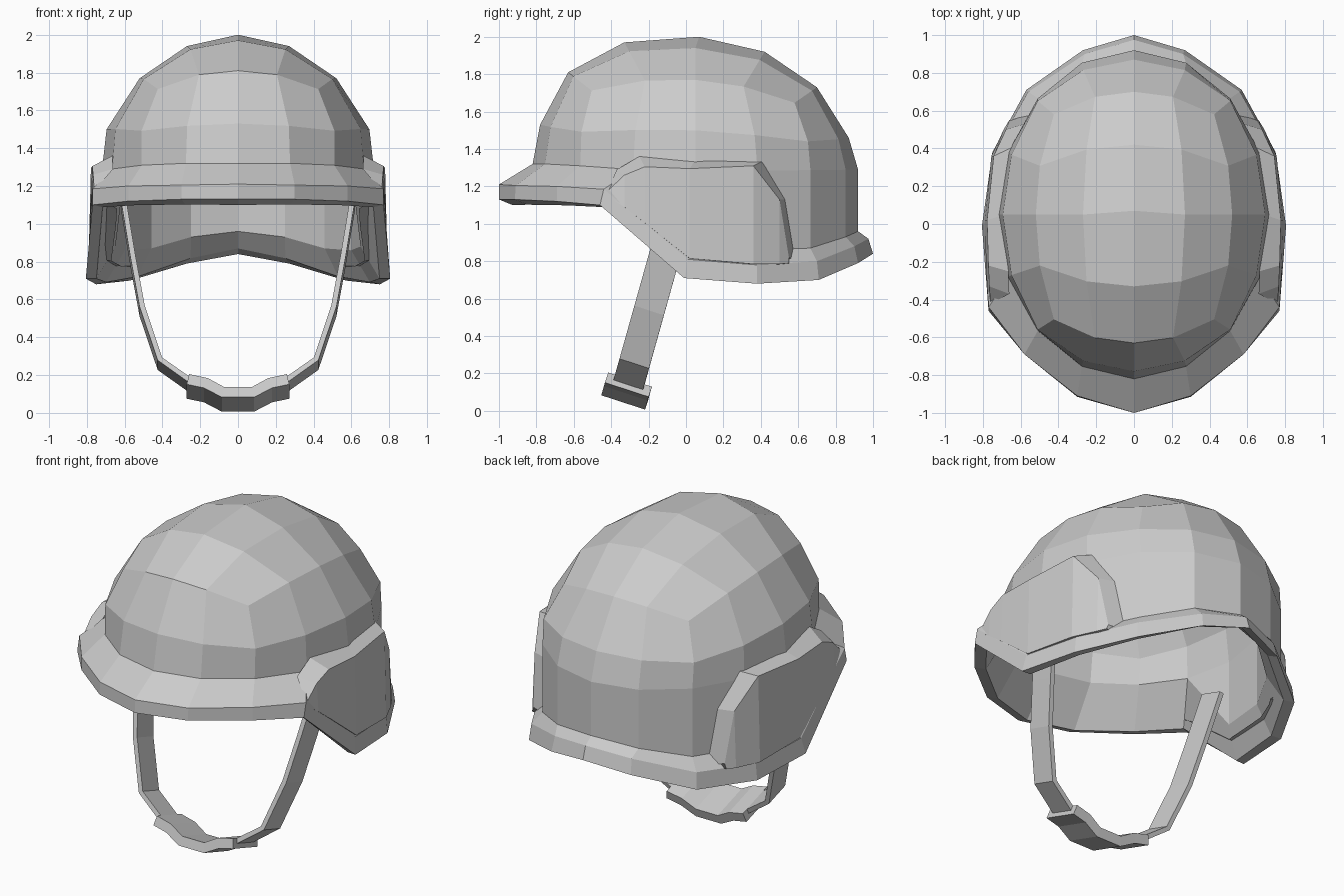
import bpy, bmesh
from math import sin, cos, pi
from mathutils import Vector

if "Cube" in bpy.data.objects:
    bpy.data.objects.remove(bpy.data.objects["Cube"])

Y0 = 0.05  # dome centre in y


def finish(name, bm, mirror=False):
    bmesh.ops.remove_doubles(bm, verts=bm.verts, dist=0.0005)
    bmesh.ops.recalc_face_normals(bm, faces=bm.faces)
    me = bpy.data.meshes.new(name)
    bm.to_mesh(me)
    bm.free()
    ob = bpy.data.objects.new(name, me)
    bpy.context.collection.objects.link(ob)
    if mirror:
        ob.modifiers.new("mirror", 'MIRROR').use_clip = False
    return ob


def half(table, i):
    """Row of a front-to-back table for column i of 16 (left/right symmetric)."""
    return table[min(i, 16 - i)]


def side(i):
    return 1 if i <= 8 else -1


# --- Helmet shell -----------------------------------------------------------
# rings: y front, y back, half width, z front, z side, z back, step/corner bulge, z drops
RINGS = [
    (-.33, .42, .27, 1.97, 1.94, 1.92, 1.0, 1.316, 0, .045),
    (-.63, .70, .52, 1.81, 1.77, 1.73, 1.038, 1.154, .02, .09),
    (-.78, .87, .695, 1.53, 1.50, 1.46, 1.01, 1.038, .01, .03),
    (-.82, .92, .72, 1.32, 1.28, 1.29, 1.0, 1.0, 0, 0),
]
SKIRT_Z = [1.32, 1.32, 1.31, 1.29, .88, .86, .87, .93, .96]
RIM_TOP = [(0, -1, 1.21), (.3, -.91, 1.205), (.58, -.69, 1.20), (.77, -.44, 1.185),
           (.79, .01, .81), (.74, .38, .78), (.56, .70, .80), (.26, .90, .88), (0, .975, .92)]
RIM_LOW = [(0, -1, 1.13), (.3, -.915, 1.13), (.58, -.69, 1.12), (.77, -.46, 1.10),
           (.805, -.01, .71), (.75, .38, .68), (.57, .71, .70), (.27, .92, .79), (0, 1, .84)]


def ring_point(ring, i):
    yf, yb, hw, zf, zs, zb, b1, b2, d1, d2 = ring
    a = i * pi / 8
    kind = [0, 1, 2, 1][i % 4]
    r, drop = (1, b1, b2)[kind], (0, d1, d2)[kind]
    ux, uy = sin(a) * r, -cos(a) * r
    y = Y0 + uy * ((yb - Y0) if uy > 0 else (Y0 - yf))
    t = min(abs(uy), 1)
    return Vector((ux * hw, y, zs + ((zb if uy > 0 else zf) - zs) * t - drop))


def dome(bm, sxy=1.0, sz=1.0):
    """Quad-sphere dome plus skirt; returns the bottom loop of vertices."""
    def add(p):
        return bm.verts.new((p[0] * sxy, Y0 + (p[1] - Y0) * sxy,
                             p[2] if p[2] < 1.33 else 1.33 + (p[2] - 1.33) * sz))
    top = add((0, .07, 2.0))
    r1 = [add(ring_point(RINGS[0], i)) for i in range(0, 16, 2)]
    r2, r3 = ([add(ring_point(r, i)) for i in range(16)] for r in RINGS[1:3])
    r4, r5 = [], []
    for i in range(16):
        p = ring_point(RINGS[3], i)
        z = half(SKIRT_Z, i)
        if min(i, 16 - i) <= 3:
            p.z = z
        r4.append(add(p))
        r5.append(add((p.x, p.y, z)))
    for j in range(0, 8, 2):
        i = j * 2
        bm.faces.new((top, r1[j], r1[j + 1], r1[(j + 2) % 8]))
        bm.faces.new((r2[i], r2[i + 1], r1[j + 1], r1[j]))
        bm.faces.new((r2[i + 1], r2[i + 2], r2[i + 3], r1[j + 1]))
        bm.faces.new((r2[i + 3], r2[(i + 4) % 16], r1[(j + 2) % 8], r1[j + 1]))
    for a, b in ((r2, r3), (r3, r4), (r4, r5)):
        bridge(bm, a, b)
    return r5


def bridge(bm, a, b):
    n = len(a)
    for i in range(n):
        bm.faces.new((a[i], b[i], b[(i + 1) % n], a[(i + 1) % n]))


def build_shell():
    bm = bmesh.new()
    outer = dome(bm)
    inner = dome(bm, .90, .90)
    top, low, lip = [], [], []
    for i in range(16):
        x, y, z = half(RIM_TOP, i)
        top.append(bm.verts.new((x * side(i), y, z)))
        x, y, z = half(RIM_LOW, i)
        low.append(bm.verts.new((x * side(i), y, z)))
        lip.append(bm.verts.new((x * side(i) * .93, Y0 + (y - Y0) * .93, z - .03 * cos(i * pi / 8))))
    loops = [outer, top, low, lip, inner]
    for a, b in zip(loops, loops[1:]):
        bridge(bm, a, b)
    finish("helmet_shell", bm)


# --- Raised ear panels ------------------------------------------------------
def build_ear_panel():
    # outer face: y, top z, bottom z, x    base edge: x, y, z
    face = [(-.42, 1.175, 1.15, .772), (-.33, 1.26, 1.09, .778), (-.22, 1.305, 1.005, .783),
            (.02, 1.295, .815, .79), (.36, 1.31, .785, .755), (.50, 1.13, .785, .69),
            (.55, .82, .79, .66)]
    base = [(.755, -.42, 1.18), (.66, -.37, 1.29), (.665, -.25, 1.36), (.69, .05, 1.345),
            (.635, .41, 1.335), (.58, .53, 1.13), (.55, .585, .80)]
    bm = bmesh.new()
    cols = []
    for (y, zt, zb, x), b in zip(face, base):
        pts = [b, (x - .012, y, zt), (x, y, zb), (b[0] - .02, y, zb - .01)]
        cols.append([bm.verts.new(p) for p in pts])
    for a, b in zip(cols, cols[1:]):
        for k in range(3):
            bm.faces.new((a[k], b[k], b[k + 1], a[k + 1]))
    bm.faces.new(cols[0])
    bm.faces.new(cols[-1][::-1])
    finish("ear_panel", bm, mirror=True)


# --- Chin strap and chin cup: flat bands swept in a tilted plane -------------
def band(name, path, half_width, half_thick, mirror=False):
    w = Vector((0, .95, -.31)).normalized()
    pts = [Vector((x, -.315 + .28 * (z - .115), z)) for x, z in path]
    bm = bmesh.new()
    loops = []
    for i, p in enumerate(pts):
        tan = (pts[min(i + 1, len(pts) - 1)] - pts[max(i - 1, 0)]).normalized()
        n = tan.cross(w).normalized()
        loops.append([bm.verts.new(p + n * half_thick * a + w * half_width * b)
                      for a, b in ((1, 1), (1, -1), (-1, -1), (-1, 1))])
    for a, b in zip(loops, loops[1:]):
        bridge(bm, a, b)
    bm.faces.new(loops[0])
    bm.faces.new(loops[-1][::-1])
    finish(name, bm, mirror)


build_shell()
build_ear_panel()
band("chin_strap", [(.605, 1.1), (.555, .8), (.507, .54), (.413, .26), (.25, .145)], .083, .014, True)
cup = [(.265, .14), (.17, .12), (.08, .072)]
band("chin_cup", cup + [(-x, z) for x, z in reversed(cup)], .123, .029)
